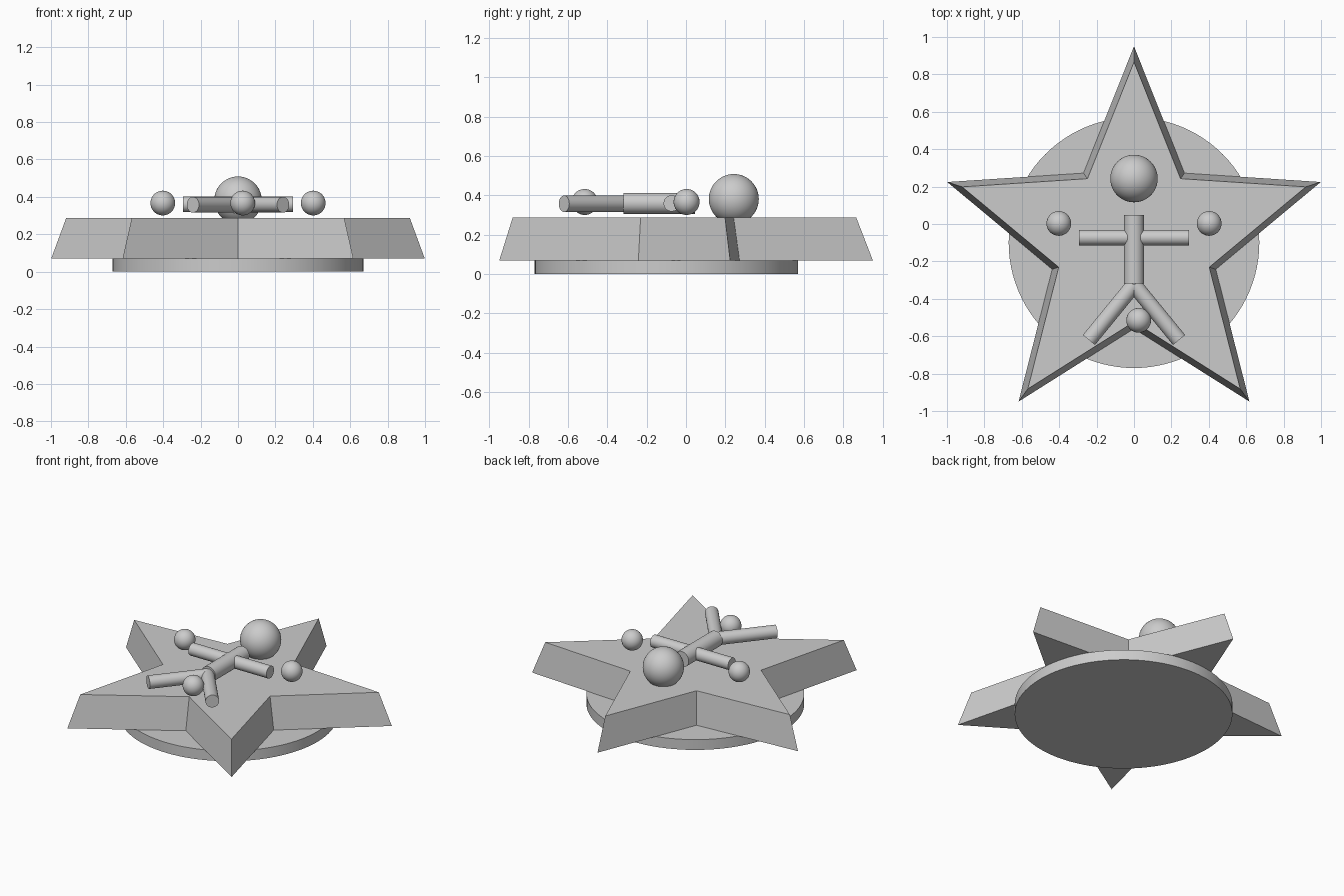
import bpy, bmesh, math
from mathutils import Vector

cube = bpy.data.objects.get("Cube")
if cube:
    bpy.data.objects.remove(cube, do_unlink=True)

grey = bpy.data.materials.new("plain_grey")
grey.use_nodes = True
colour = (0.6, 0.6, 0.6, 1)
grey.diffuse_color = colour
grey.node_tree.nodes["Principled BSDF"].inputs["Base Color"].default_value = colour

CENTRE_Y = -0.10      # centre of base and star
BODY_Z = 0.36         # height of the lying figure


def finish(name, smooth=True):
    ob = bpy.context.object
    ob.name = ob.data.name = name
    ob.data.materials.append(grey)
    if smooth:
        bpy.ops.object.shade_smooth_by_angle(angle=math.radians(35))
    return ob


def ball(name, location, radius):
    bpy.ops.mesh.primitive_uv_sphere_add(segments=48, ring_count=24, radius=radius, location=location)
    return finish(name)


def rod(name, start, end, radius, sides=48):
    a, b = Vector(start), Vector(end)
    bpy.ops.mesh.primitive_cylinder_add(vertices=sides, radius=radius, depth=(b - a).length,
                                        location=(a + b) / 2)
    ob = bpy.context.object
    ob.rotation_euler = (b - a).to_track_quat('Z', 'Y').to_euler()
    return finish(name)


def star(name, outer, inner, bottom, top, taper):
    bm = bmesh.new()
    rings = []
    for z, scale in ((bottom, 1), (top, taper)):
        ring = []
        for i in range(10):
            r = (inner if i % 2 else outer) * scale
            a = math.pi / 2 + i * math.pi / 5
            ring.append(bm.verts.new((r * math.cos(a), r * math.sin(a) + CENTRE_Y, z)))
        rings.append(ring)
    low, high = rings
    bm.faces.new(low[::-1])
    bm.faces.new(high)
    for i in range(10):
        j = (i + 1) % 10
        bm.faces.new((low[i], low[j], high[j], high[i]))
    mesh = bpy.data.meshes.new(name)
    bm.to_mesh(mesh)
    bm.free()
    ob = bpy.data.objects.new(name, mesh)
    bpy.context.collection.objects.link(ob)
    bpy.context.view_layer.objects.active = ob
    return finish(name, smooth=False)


# Round base and tapered star
rod("round_base", (0, CENTRE_Y, 0), (0, CENTRE_Y, 0.07), 0.67, 96)
star("star_plate", 1.05, 0.46, 0.07, 0.287, 0.92)

# Lying figure
ball("head", (0, 0.243, 0.382), 0.127)
rod("torso", (0, 0.047, BODY_Z), (0, -0.317, BODY_Z), 0.053)
for side, s in (("left", 1), ("right", -1)):
    rod(side + "_arm", (0, -0.073, BODY_Z), (s * 0.293, -0.073, BODY_Z), 0.041)
    rod(side + "_leg", (0, -0.325, BODY_Z - 0.002), (s * 0.241, -0.62, BODY_Z - 0.002), 0.042)
    ball(side + "_small_ball", (s * 0.402, 0.003, 0.367), 0.066)
ball("front_small_ball", (0.025, -0.515, 0.367), 0.066)
